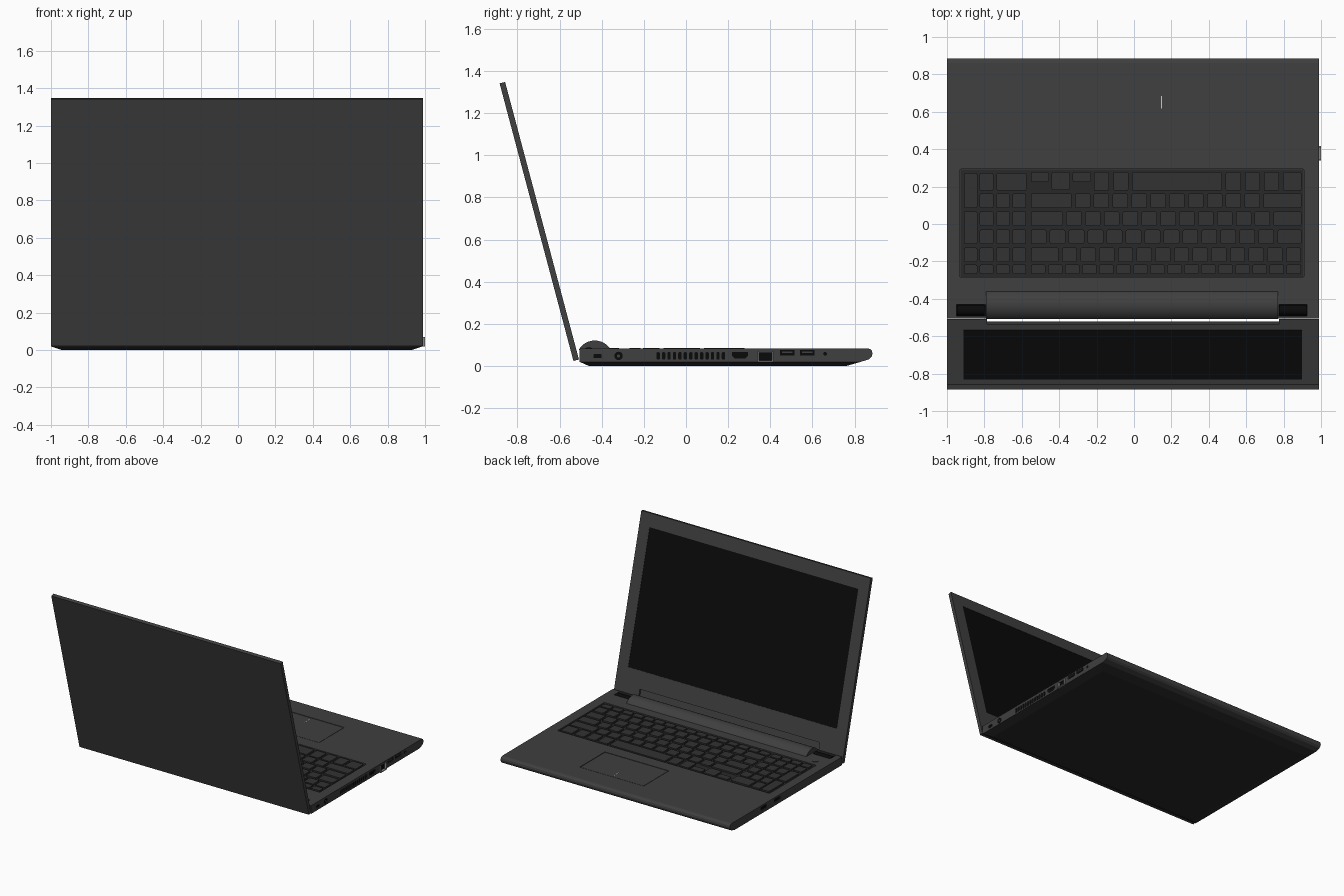
import bpy, bmesh, math

if "Cube" in bpy.data.objects:
    bpy.data.objects.remove(bpy.data.objects["Cube"])

CX = -0.006          # centre of the case (a socket sticks out on the right)
X0, X1 = -1.0, 0.988
TILT = math.radians(14.9)


def material(name, v):
    m = bpy.data.materials.new(name)
    m.diffuse_color = (v, v, v, 1)
    m.use_nodes = True
    m.node_tree.nodes["Principled BSDF"].inputs["Base Color"].default_value = m.diffuse_color
    return m


SHELL = material("shell_grey", 0.05)
KEYS = material("key_grey", 0.032)
DARK = material("dark_grey", 0.022)
BLACK = material("black", 0.003)
METAL = material("metal", 0.25)
WHITE = material("white", 0.8)


def prism(bm, pts, lo, hi, axis="z"):
    """Extrude a 2D outline: (x, y) along z or (y, z) along x."""
    put = (lambda p, h: (p[0], p[1], h)) if axis == "z" else (lambda p, h: (h, p[0], p[1]))
    a = [bm.verts.new(put(p, lo)) for p in pts]
    b = [bm.verts.new(put(p, hi)) for p in pts]
    bm.faces.new(a)
    bm.faces.new(b)
    for i in range(len(pts)):
        j = (i + 1) % len(pts)
        bm.faces.new((a[i], a[j], b[j], b[i]))


def rect(x0, x1, y0, y1, r=0.0, n=3):
    """Rectangle outline, optionally with round corners."""
    if r == 0:
        return [(x0, y0), (x1, y0), (x1, y1), (x0, y1)]
    pts = []
    for k, (cx, cy) in enumerate([(x1 - r, y1 - r), (x0 + r, y1 - r), (x0 + r, y0 + r), (x1 - r, y0 + r)]):
        for i in range(n + 1):
            t = (k + i / n) * math.pi / 2
            pts.append((cx + r * math.cos(t), cy + r * math.sin(t)))
    return pts


def disc(cy, cz, r, n=20):
    return [(cy + r * math.cos(2 * math.pi * i / n), cz + r * math.sin(2 * math.pi * i / n)) for i in range(n)]


def loft(bm, rings):
    """Stack rectangles (x0, x1, y0, y1, z) into a closed solid."""
    loops = [[bm.verts.new((x, y, r[4])) for x, y in rect(*r[:4])] for r in rings]
    bm.faces.new(loops[0])
    bm.faces.new(loops[-1])
    for a, b in zip(loops, loops[1:]):
        for i in range(4):
            j = (i + 1) % 4
            bm.faces.new((a[i], a[j], b[j], b[i]))


def finish(bm, name, mat, smooth=False):
    bmesh.ops.recalc_face_normals(bm, faces=bm.faces[:])
    me = bpy.data.meshes.new(name)
    bm.to_mesh(me)
    bm.free()
    ob = bpy.data.objects.new(name, me)
    bpy.context.collection.objects.link(ob)
    if mat:
        me.materials.append(mat)
    if smooth:
        bpy.ops.object.select_all(action="DESELECT")
        ob.select_set(True)
        bpy.context.view_layer.objects.active = ob
        bpy.ops.object.shade_smooth_by_angle(angle=math.radians(30))
    return ob


def prisms(name, mat, items, smooth=False):
    bm = bmesh.new()
    for it in items:
        prism(bm, *it)
    return finish(bm, name, mat, smooth)


# Case: lofted body with a rounded nose and a chamfered underside
bm = bmesh.new()
loft(bm, [(X0, X1, -0.505, 0.83, 0.02), (X0, X1, -0.505, 0.868, 0.032), (X0, X1, -0.505, 0.881, 0.044),
          (X0, X1, -0.505, 0.885, 0.058), (X0, X1, -0.505, 0.882, 0.072), (X0, X1, -0.505, 0.873, 0.081),
          (X0, X1, -0.505, 0.862, 0.084)])
case = finish(bm, "case", SHELL)
bm = bmesh.new()
loft(bm, [(X0 + 0.06, X1 - 0.06, -0.46, 0.76, 0), (X0, X1, -0.505, 0.83, 0.02)])
finish(bm, "bottom_cover", DARK)

# Port outlines on the right side, as (y, z) shapes
vents = [rect(y - 0.008, y + 0.008, 0.03, 0.066, 0.006) for y in [-0.132 + 0.0258 * i for i in range(13)]]
usb = [rect(y, y + 0.07, 0.05, 0.075) for y in (0.445, 0.54)]
hdmi = [(0.218, 0.066), (0.218, 0.048), (0.232, 0.035), (0.28, 0.035), (0.294, 0.048), (0.294, 0.066)]
ports_r = vents + usb + [hdmi, rect(0.345, 0.41, 0.025, 0.065), rect(-0.44, -0.4, 0.037, 0.057, 0.006),
                         disc(-0.32, 0.048, 0.02), disc(0.66, 0.058, 0.009)]
ports_l = [rect(0.43, 0.5, 0.045, 0.07), rect(0.26, 0.33, 0.045, 0.07)]
hinge_x = [(-0.95, -0.795), (0.775, 0.925)]

# Cut the wells, hinge pockets and ports out of the case
cuts = [(rect(-0.93, 0.908, -0.285, 0.293, 0.006), 0.072, 0.1),
        (rect(-0.128, 0.428, 0.393, 0.707, 0.008), 0.078, 0.1)]
cuts += [(rect(a, b, -0.492, -0.43), 0.045, 0.1) for a, b in hinge_x]
cuts += [(p, X1 - 0.03, X1 + 0.02, "x") for p in ports_r]
cuts += [(p, X0 - 0.02, X0 + 0.03, "x") for p in ports_l]
cutter = prisms("case_cutter", None, cuts)
cutter.hide_render = True
mod = case.modifiers.new("cut", "BOOLEAN")
mod.object = cutter
mod.solver = "EXACT"
dg = bpy.context.evaluated_depsgraph_get()
case.data = bpy.data.meshes.new_from_object(case.evaluated_get(dg))
case.modifiers.clear()
case.data.materials.clear()
case.data.materials.append(SHELL)
bpy.data.objects.remove(cutter)

# Dark backs and contact tongues inside the ports
prisms("port_interiors", BLACK, [(p, X1 - 0.031, X1 - 0.006, "x") for p in ports_r]
       + [(p, X0 + 0.006, X0 + 0.031, "x") for p in ports_l])
prisms("port_tongues", SHELL, [(rect(y + 0.01, y + 0.06, 0.062, 0.069), X1 - 0.02, X1 - 0.001, "x") for y in (0.445, 0.54)]
       + [(disc(-0.32, 0.048, 0.008), X1 - 0.02, X1 - 0.001, "x")])
prisms("network_socket_frame", METAL, [(r, X1 - 0.01, 1.0, "x") for r in (
    rect(0.339, 0.346, 0.02, 0.07), rect(0.409, 0.416, 0.02, 0.07), rect(0.346, 0.409, 0.02, 0.026))])

# Keyboard, listed row by row as (x0, x1, y0, y1)
prisms("keyboard_bed", DARK, [(rect(-0.928, 0.906, -0.283, 0.291), 0.07, 0.0735)])
keys = []


def run(x, y0, y1, pitch, count, gap=0.018):
    for i in range(count):
        keys.append((x + i * pitch, x + (i + 1) * pitch - gap, y0, y1))


ROWS = [(0.178, 0.272), (0.085, 0.163), (-0.01, 0.067), (-0.107, -0.03), (-0.203, -0.126), (-0.267, -0.217)]
for r, (a, b) in enumerate(ROWS[1:]):
    run(-0.825, a, b, 0.0875, 3, 0.014)
    if r > 2:
        keys.append((-0.91, -0.838, a, b))
keys += [(-0.91, -0.838, 0.085, 0.272), (-0.91, -0.838, -0.107, 0.067)]
a, b = ROWS[0]
keys += [(-0.825, -0.752, a, b), (-0.735, -0.576, a, b)]
keys += [(-0.552, -0.455, 0.225, 0.278), (-0.44, -0.343, 0.183, 0.278), (-0.328, -0.23, 0.225, 0.278)]
keys += [(x0, x1, 0.178, 0.278) for x0, x1 in [(-0.215, -0.135), (-0.11, -0.03), (-0.01, 0.47), (0.49, 0.572),
                                               (0.593, 0.673), (0.694, 0.776), (0.797, 0.895)]]
keys.append((-0.552, -0.333, *ROWS[1]))
run(-0.316, *ROWS[1], 0.1008, 10)
keys.append((0.692, 0.895, *ROWS[1]))
keys.append((-0.552, -0.38, *ROWS[2]))
run(-0.363, *ROWS[2], 0.1008, 11)
keys.append((0.746, 0.895, *ROWS[2]))
run(-0.552, *ROWS[3], 0.1015, 13)
keys.append((0.768, 0.895, *ROWS[3]))
keys.append((-0.552, -0.403, *ROWS[4]))
run(-0.386, *ROWS[4], 0.0998, 13)
run(-0.552, *ROWS[5], 0.0911, 16, 0.012)
prisms("keys", KEYS, [(rect(*k, 0.008, 2), 0.073, 0.085) for k in keys])

# Touchpad, its divider mark and the power button
prisms("touchpad", SHELL, [(rect(-0.124, 0.424, 0.397, 0.703, 0.006), 0.077, 0.083)])
prisms("touchpad_mark", WHITE, [(rect(0.145, 0.149, 0.617, 0.685), 0.082, 0.0836)])
prisms("power_button", SHELL, [(disc(-0.88, -0.345, 0.026, 24), 0.08, 0.0865)])

# Rounded hinge cover: shallow arc profile run across the case
arc = [(-0.433 + 0.0875 * math.cos(t), 0.0335 + 0.0875 * math.sin(t))
       for t in [math.radians(32 + 116 * i / 16) for i in range(17)]]
prisms("hinge_cover", SHELL, [(arc + [(-0.504, 0.06), (-0.36, 0.06)], -0.79, 0.77, "x")], True)
prisms("hinge_barrels", BLACK, [(disc(-0.461, 0.06, 0.029), p + 0.004, q - 0.004, "x") for p, q in hinge_x], True)
prisms("hinge_pocket_floors", BLACK, [(rect(p, q, -0.492, -0.43), 0.04, 0.05) for p, q in hinge_x])

# Lid, built upright (y = towards the user, z = up) and then tilted back
L, T, W = 1.363, 0.027, 0.994
lid = [prisms("lid_back", SHELL, [(rect(-W, W, 0, 0.012), 0, L)]),
       prisms("lid_bezel", SHELL, [(rect(a, b, 0.012, T), lo, hi) for a, b, lo, hi in (
           (-W, -0.905, 0, L), (0.905, W, 0, L),               # sides
           (-0.905, 0.905, 1.262, L), (-0.905, 0.905, 0.1, 0.233),   # top and bottom
           (-0.905, -0.78, 0, 0.1), (0.78, 0.905, 0, 0.1))]),  # feet beside the hinge gap
       prisms("display", BLACK, [(rect(-0.905, 0.905, 0.012, T - 0.002), 0.233, 1.262)])]
for ob in lid:
    ob.location = (CX, -0.534, 0.024)
    ob.rotation_euler = (TILT, 0, 0)
